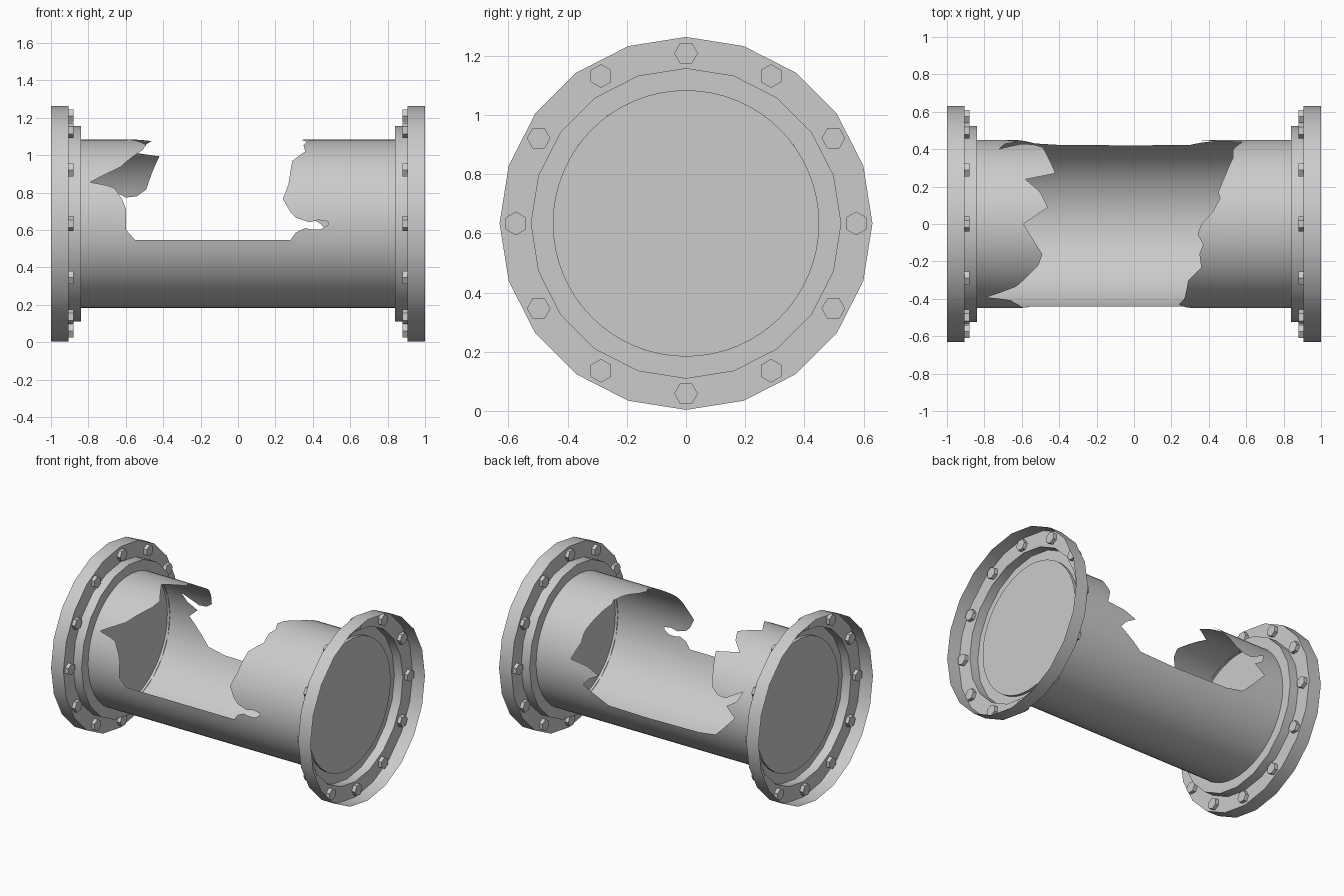
import bpy, bmesh, math
from mathutils import Vector, Matrix
from mathutils.geometry import delaunay_2d_cdt

if "Cube" in bpy.data.objects:
    bpy.data.objects.remove(bpy.data.objects["Cube"])

ZC = 0.634      # height of the pipe axis
R = 0.45        # pipe radius
END = 0.86      # pipe half length


def finish(name, bm, angle=30):
    me = bpy.data.meshes.new(name)
    bm.to_mesh(me)
    bm.free()
    ob = bpy.data.objects.new(name, me)
    bpy.context.collection.objects.link(ob)
    bpy.ops.object.select_all(action='DESELECT')
    ob.select_set(True)
    bpy.context.view_layer.objects.active = ob
    bpy.ops.object.shade_smooth_by_angle(angle=math.radians(angle))
    return ob


def on_tube(x, r, a):
    # angle 0 is the top, negative angles face the front
    return Vector((x, r * math.sin(a), ZC + r * math.cos(a)))


def revolve(name, profile, sides, sign):
    bm = bmesh.new()
    rings = [[bm.verts.new(on_tube(sign * x, r, 2 * math.pi * i / sides))
              for i in range(sides)] for x, r in profile]
    for a, b in zip(rings, rings[1:]):
        for i in range(sides):
            j = (i + 1) % sides
            quad = (a[i], a[j], b[j], b[i])
            bm.faces.new(quad if sign < 0 else quad[::-1])
    return finish(name, bm)


# Outline of the torn hole: (x, angle in degrees), clockwise from front left
hole = [
    (-.55, -101.3), (-.60, -94), (-.60, -80), (-.62, -73), (-.66, -65),
    (-.70, -63), (-.79, -60.5), (-.63, -48), (-.51, -29), (-.49, -21),
    (-.59, 0), (-.46, 11.5), (-.50, 22), (-.58, 32), (-.42, 37),
    (-.46, 53), (-.49, 66), (-.54, 71), (-.60, 72), (-.72, 63),
    (-.69, 72), (-.62, 78), (-.69, 86), (-.60, 98), (-.53, 107),
    (-.40, 110), (.0, 111), (.30, 110), (.36, 105), (.48, 96),
    (.44, 90), (.36, 84), (.45, 79), (.58, 77), (.53, 62),
    (.53, 52), (.49, 36), (.47, 29), (.45, 22), (.46, 18),
    (.42, 8), (.36, 0), (.34, -7), (.37, -14), (.35, -21),
    (.36, -31), (.29, -42), (.28, -52), (.27, -62), (.24, -73),
    (.28, -82), (.31, -86), (.38, -89), (.43, -87.5), (.48, -88.5),
    (.48, -91), (.44, -94), (.39, -94), (.36, -93), (.31, -96),
    (.28, -101.3)]


def inside(p, poly):
    res = False
    for a, b in zip(poly, poly[1:] + poly[:1]):
        if (a.y > p.y) != (b.y > p.y):
            if p.x < a.x + (p.y - a.y) * (b.x - a.x) / (b.y - a.y):
                res = not res
    return res


# Torn pipe: cut the hole in the unrolled sheet, then wrap it round
corners = [Vector((x, math.radians(d) * R)) for x, d in hole]
edge_pts = []
for a, b in zip(corners, corners[1:] + corners[:1]):
    n = max(1, math.ceil((b - a).length / 0.04))
    edge_pts += [a.lerp(b, k / n) for k in range(n)]
n = len(edge_pts)
NX, NA = 32, 64
grid = [Vector((-END + 2 * END * i / NX, (2 * j / NA - 1) * math.pi * R))
        for i in range(NX + 1) for j in range(NA + 1)]
pts, _, tris, *_ = delaunay_2d_cdt(
    edge_pts + grid, [(i, (i + 1) % n) for i in range(n)], [], 0, 1e-5)
bm = bmesh.new()
vs = [bm.verts.new(on_tube(p.x, R, p.y / R)) for p in pts]
for t in tris:
    mid = sum((pts[i] for i in t), Vector((0, 0))) / len(t)
    if not inside(mid, edge_pts):
        bm.faces.new([vs[i] for i in t])
bmesh.ops.delete(bm, geom=[v for v in bm.verts if not v.link_faces], context='VERTS')
bmesh.ops.remove_doubles(bm, verts=bm.verts[:], dist=1e-5)
finish("torn_pipe", bm, 60)

for side, s in (("left", -1), ("right", 1)):
    # Open stepped flange with its collar
    revolve(side + "_flange", [(1.0, .63), (.905, .63), (.905, .523),
                               (.84, .523), (.84, R)], 20, s)

    # Disc closing the pipe end
    bm = bmesh.new()
    ring = [bm.verts.new(on_tube(s * END, R, 2 * math.pi * i / 64)) for i in range(64)]
    bm.faces.new(ring if s < 0 else ring[::-1])
    finish(side + "_end_disc", bm)

    # Twelve hexagonal bolts
    bm = bmesh.new()
    for i in range(12):
        a = 2 * math.pi * i / 12
        m = (Matrix.Translation(on_tube(s * .905, .575, a))
             @ Matrix.Rotation(-a, 4, 'X') @ Matrix.Rotation(math.pi / 2, 4, 'Y'))
        bmesh.ops.create_cone(bm, cap_ends=True, segments=6, radius1=.04,
                              radius2=.04, depth=.05, matrix=m)
    finish(side + "_bolts", bm)
